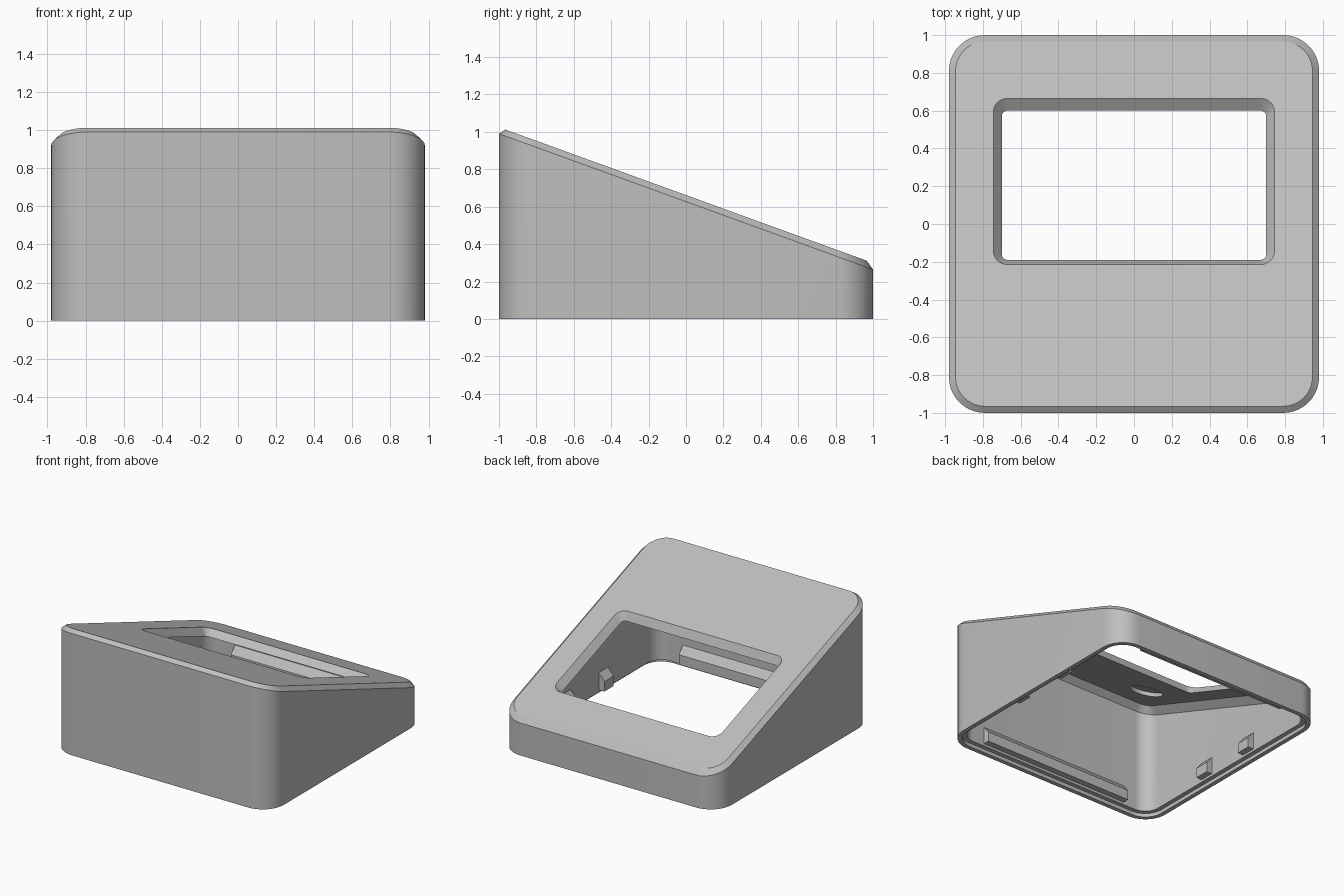
import bpy, bmesh, math
from mathutils import Matrix, Vector

if "Cube" in bpy.data.objects:
    bpy.data.objects.remove(bpy.data.objects["Cube"])

HALF_X, HALF_Y, RADIUS = 0.98, 1.0, 0.19
SLOPE = 0.363
TILT = math.atan(SLOPE)
TOP = 0.662          # height of the sloped face at y = 0
PLATE = 0.062        # vertical thickness of the sloped plate
WALL = 0.07

grey = bpy.data.materials.new("light_grey_plastic")
grey.use_nodes = True
colour = (0.52, 0.52, 0.52, 1)
grey.diffuse_color = colour
grey.node_tree.nodes["Principled BSDF"].inputs["Base Color"].default_value = colour


def rounded_rect(x0, x1, y0, y1, r, steps=10):
    """Rounded rectangle as a list of x, y points."""
    corners = [(x1 - r, y1 - r), (x0 + r, y1 - r), (x0 + r, y0 + r), (x1 - r, y0 + r)]
    points = []
    for i, (cx, cy) in enumerate(corners):
        for s in range(steps + 1):
            a = math.pi / 2 * (i + s / steps)
            points.append((cx + r * math.cos(a), cy + r * math.sin(a)))
    return points


def inset_ring(inset, height, sloped):
    """Body outline moved inwards, lying flat or parallel to the sloped face."""
    x, y = HALF_X - inset, HALF_Y - inset
    return [Vector((px, py, height - SLOPE * py if sloped else height))
            for px, py in rounded_rect(-x, x, -y, y, RADIUS - inset)]


def make_object(name, bm):
    bmesh.ops.recalc_face_normals(bm, faces=bm.faces)
    mesh = bpy.data.meshes.new(name)
    bm.to_mesh(mesh)
    bm.free()
    mesh.materials.append(grey)
    obj = bpy.data.objects.new(name, mesh)
    bpy.context.collection.objects.link(obj)
    return obj


def loft(name, rings):
    bm = bmesh.new()
    loops = [[bm.verts.new(p) for p in ring] for ring in rings]
    n = len(loops[0])
    for a, b in zip(loops, loops[1:]):
        for i in range(n):
            j = (i + 1) % n
            bm.faces.new((a[i], a[j], b[j], b[i]))
    bm.faces.new(loops[0])
    bm.faces.new(loops[-1])
    return make_object(name, bm)


def activate(obj):
    bpy.ops.object.select_all(action='DESELECT')
    obj.select_set(True)
    bpy.context.view_layer.objects.active = obj


def cut(target, cutter):
    cutter.hide_render = True
    mod = target.modifiers.new("cut", 'BOOLEAN')
    mod.operation = 'DIFFERENCE'
    mod.solver = 'EXACT'
    mod.object = cutter
    activate(target)
    bpy.ops.object.modifier_apply(modifier=mod.name)
    bpy.data.objects.remove(cutter)


# Wedge body with a chamfered upper edge
body = loft("sloped_housing", [
    inset_ring(0, 0, False),
    inset_ring(0, TOP - 0.035, True),
    inset_ring(0.035, TOP, True)])

# Hollow inside, open below, with a stepped rim and a chamfered ceiling
cut(body, loft("cavity_cutter", [
    inset_ring(WALL / 2, -0.1, False),
    inset_ring(WALL / 2, 0.03, False),
    inset_ring(WALL, 0.03, False),
    inset_ring(WALL, TOP - PLATE - 0.06, True),
    inset_ring(WALL + 0.05, TOP - PLATE, True)]))

# Funnel-shaped window through the sloped plate
upper = [Vector((x, y, TOP - SLOPE * y))
         for x, y in rounded_rect(-0.745, 0.745, -0.215, 0.665, 0.075)]
lower = [Vector((x, y, TOP - PLATE - SLOPE * y))
         for x, y in rounded_rect(-0.70, 0.70, -0.19, 0.60, 0.03)]
cut(body, loft("window_cutter", [
    [u.lerp(v, t) for u, v in zip(upper, lower)] for t in (-0.3, 1.3)]))

# Shallow round pockets in the ceiling
for x in (-0.58, 0.58):
    y = -0.55
    bm = bmesh.new()
    place = Matrix.Translation((x, y, TOP - PLATE - SLOPE * y)) @ Matrix.Rotation(-TILT, 4, 'X')
    bmesh.ops.create_cone(bm, cap_ends=True, segments=32, radius1=0.125,
                          radius2=0.125, depth=0.06, matrix=place)
    cut(body, make_object("pocket_cutter", bm))

activate(body)
bpy.ops.object.shade_smooth_by_angle(angle=math.radians(25))


# Snap catches along the inside of the walls
def catch(name, turn, distance, along, half_length):
    profile = [(0.01, 0.19), (0, 0.19), (-0.05, 0.13), (-0.05, 0.05), (0.01, 0.05)]
    place = Matrix.Rotation(turn, 4, 'Z')
    return loft(name, [[place @ Vector((along + side * half_length, distance - WALL + d, z))
                        for d, z in profile] for side in (-1, 1)])


catch("back_ridge", 0, HALF_Y, 0, 0.68)
catch("front_ridge", math.pi, HALF_Y, 0, 0.68)
for side, turn in (("left", -math.pi / 2), ("right", math.pi / 2)):
    for end, along in (("a", -0.24), ("b", 0.24)):
        catch(f"{side}_tab_{end}", turn, HALF_X, along, 0.06)
